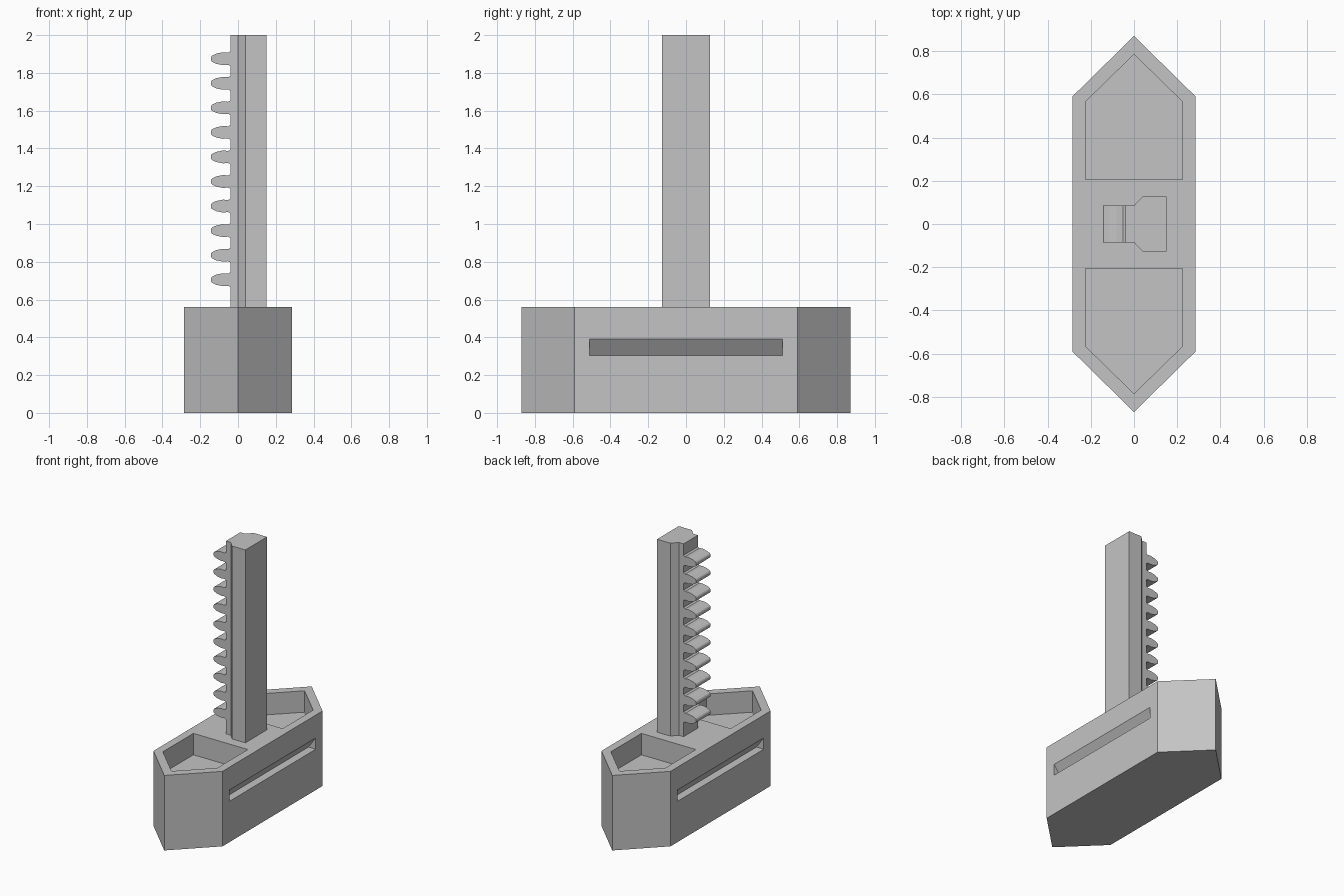
import bpy
import bmesh
from mathutils import Vector

cube = bpy.data.objects.get("Cube")
if cube:
    bpy.data.objects.remove(cube, do_unlink=True)

grey = bpy.data.materials.new("plain_grey")
grey.use_nodes = True
grey.diffuse_color = (0.55, 0.55, 0.55, 1)
grey.node_tree.nodes["Principled BSDF"].inputs["Base Color"].default_value = grey.diffuse_color


def prism(name, profile, axis, low, high):
    """Extrude a flat profile along y (x, z pairs) or z (x, y pairs)."""
    bm = bmesh.new()
    place = (lambda a, b: (a, low, b)) if axis == "y" else (lambda a, b: (a, b, low))
    face = bm.faces.new([bm.verts.new(place(a, b)) for a, b in profile])
    grown = bmesh.ops.extrude_face_region(bm, geom=[face])
    shift = Vector((0, high - low, 0)) if axis == "y" else Vector((0, 0, high - low))
    bmesh.ops.translate(bm, vec=shift,
                        verts=[v for v in grown["geom"] if isinstance(v, bmesh.types.BMVert)])
    bmesh.ops.recalc_face_normals(bm, faces=bm.faces)
    mesh = bpy.data.meshes.new(name)
    bm.to_mesh(mesh)
    bm.free()
    mesh.materials.append(grey)
    obj = bpy.data.objects.new(name, mesh)
    bpy.context.collection.objects.link(obj)
    return obj


def cut(body, cutter):
    """Subtract the cutter from the body, then discard the cutter."""
    cutter.hide_render = True
    mod = body.modifiers.new("cut", "BOOLEAN")
    mod.operation = "DIFFERENCE"
    mod.solver = "EXACT"
    mod.object = cutter
    bpy.context.view_layer.objects.active = body
    bpy.ops.object.modifier_apply(modifier=mod.name)
    bpy.data.objects.remove(cutter, do_unlink=True)


# Base block, pointed at both ends
half = [(0.285, -0.59), (0.285, 0.59), (0, 0.87)]
base = prism("base", half + [(-x, -y) for x, y in half], "z", 0, 0.56)

for side in (-1, 1):
    # Open pocket on top, following the pointed end
    pocket = [(-0.225, 0.205), (0.225, 0.205), (0.225, 0.565), (0, 0.785), (-0.225, 0.565)]
    cut(base, prism("pocket_cutter", [(x, side * y) for x, y in pocket], "z", 0.4, 0.7))
    # Wedge-shaped grip groove along the long side
    groove = [(0.225, 0.305), (0.32, 0.305), (0.32, 0.39), (0.285, 0.39)]
    cut(base, prism("groove_cutter", [(side * x, z) for x, z in groove], "y", -0.51, 0.51))

# Upright bar with a narrow neck and a wide back
edge = [(-0.04, 0.085), (0, 0.085), (0.04, 0.128), (0.15, 0.128)]
prism("rack_bar", edge + [(x, -y) for x, y in reversed(edge)], "z", 0.55, 2)

# Rack teeth with filleted roots and rounded tips
flank = [(-0.035, 0.046), (-0.042, 0.038), (-0.052, 0.032), (-0.08, 0.034),
         (-0.115, 0.027), (-0.138, 0.016), (-0.143, 0.008)]
for i in range(10):
    z = 0.705 + i * 0.13
    outline = [(x, z + h) for x, h in flank] + [(x, z - h) for x, h in reversed(flank)]
    prism(f"rack_tooth_{i + 1}", outline, "y", -0.085, 0.085)
